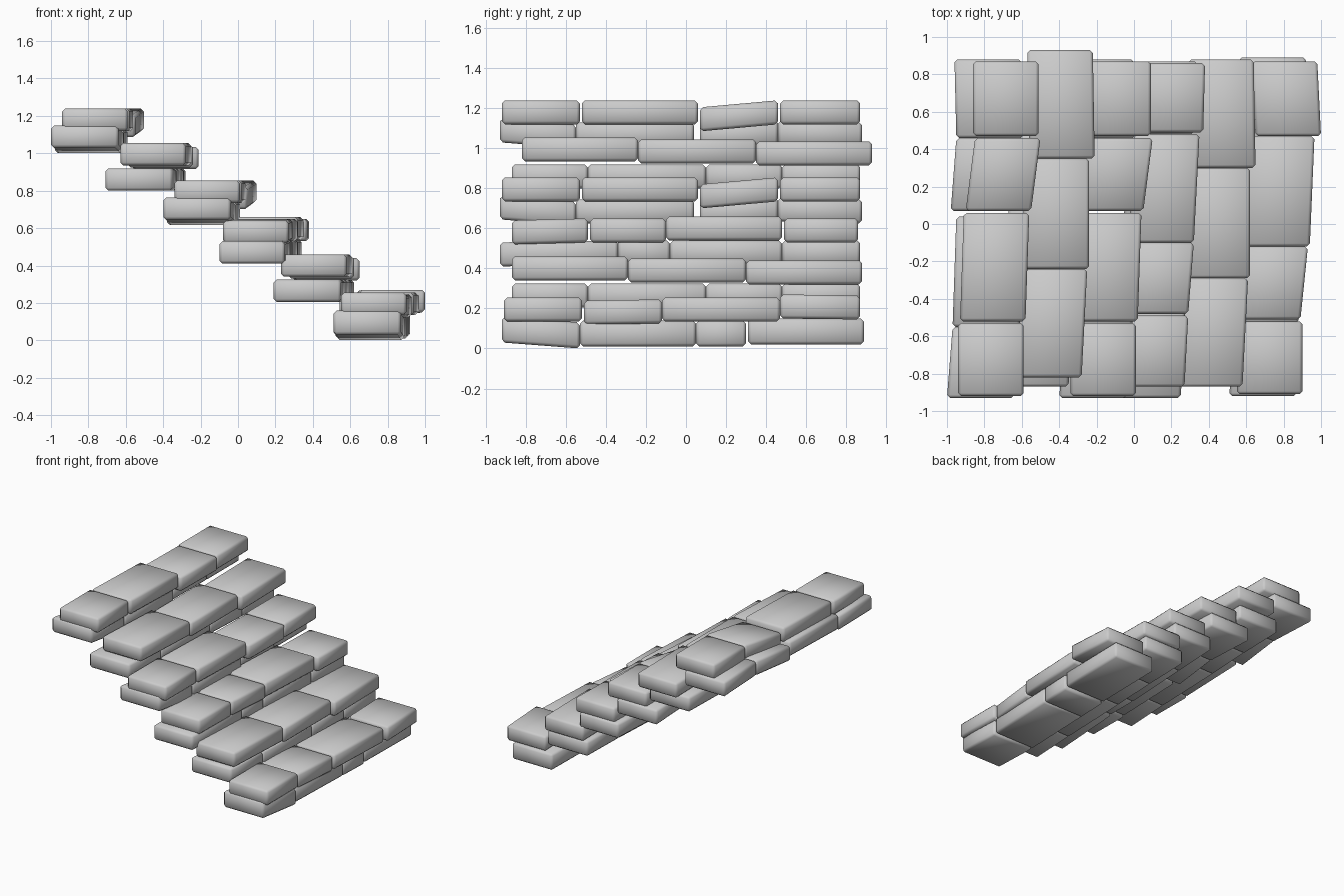
import bpy
import bmesh
from mathutils import Vector

if "Cube" in bpy.data.objects:
    bpy.data.objects.remove(bpy.data.objects["Cube"], do_unlink=True)

# Single stone colour
stone_grey = bpy.data.materials.new("stone grey")
stone_grey.use_nodes = True
colour = (0.6, 0.6, 0.6, 1)
stone_grey.diffuse_color = colour
stone_grey.node_tree.nodes["Principled BSDF"].inputs["Base Color"].default_value = colour


def make_stone(name, ends, right_edge, bottom, width, height):
    """Skewed, softly worn block lying along y; pairs are (front, back) values."""
    bm = bmesh.new()
    bmesh.ops.create_cube(bm, size=1)
    for v in bm.verts:
        back = int(v.co.y > 0)
        left_side = 0 if v.co.x > 0 else width
        lift = height if v.co.z > 0 else 0
        v.co = Vector((right_edge[back] - left_side, ends[back], bottom[back] + lift))
    bmesh.ops.bevel(bm, geom=bm.edges[:], offset=0.016, segments=1,
                    affect='EDGES', profile=0.5)
    for face in bm.faces:
        face.smooth = True
    mesh = bpy.data.meshes.new(name)
    bm.to_mesh(mesh)
    bm.free()
    mesh.materials.append(stone_grey)
    obj = bpy.data.objects.new(name, mesh)
    bpy.context.collection.objects.link(obj)
    return obj


def make_course(name, z, stones, shift=(0, 0, 0), width=0.35, height=0.12):
    """Row of stones: front y, back y, right edge at each end, optional tilt."""
    dx, dy, dz = shift
    for number, (y0, y1, x0, x1, *tilt) in enumerate(stones, start=1):
        t0, t1 = tilt or (0, 0)
        make_stone(f"{name}_stone_{number}", (y0 + dy, y1 + dy),
                   (x0 + dx, x1 + dx), (z + dz + t0, z + dz + t1), width, height)


# Courses whose pattern is laid more than once
tread_a = [(-.92, -.53, -.59, -.59), (-.52, .06, -.58, -.56),
           (.07, .46, -.55, -.50, -.035, 0), (.47, .87, -.51, -.51)]
tread_b = [(-.82, -.24, -.28, -.25, .01, .01), (-.24, .35, -.24, -.24),
           (.35, .93, -.21, -.22, -.01, -.01)]
riser_a = [(-.93, -.55, -.64, -.61, .02, -.01), (-.55, .04, -.61, -.59),
           (.07, .46, -.62, -.59, -.01, .01), (.46, .88, -.59, -.60, .01, 0)]
riser_b = [(-.87, -.49, -.35, -.33), (-.49, .10, -.33, -.31),
           (.10, .48, -.31, -.29), (.48, .87, -.29, -.28)]

# Top three steps
make_course("first_tread", 1.12, tread_a)
make_course("first_riser", 1.01, riser_a, width=.36)
make_course("second_tread", .925, tread_b)
make_course("second_riser", .80, riser_b, width=.36)
make_course("third_tread", 1.12, tread_a, shift=(.6, 0, -.385))
make_course("third_riser", 1.01, riser_a, shift=(.6, 0, -.385), width=.36)

# Fourth step
make_course("fourth_tread", .53, [
    (-.87, -.49, .27, .29, -.01, 0), (-.48, -.10, .29, .32),
    (-.10, .48, .32, .35, .01, .01), (.49, .86, .37, .38)])
make_course("fourth_riser", .42, [
    (-.93, -.34, .25, .28, -.01, 0), (-.34, -.08, .28, .29, .01, 0),
    (-.08, .48, .29, .32), (.48, .87, .32, .34)])

# Fifth step
make_course("fifth_tread", .925, tread_b, shift=(.86, -.05, -.595))
make_course("fifth_riser", .80, riser_b, shift=(.9, 0, -.595), width=.36)

# Bottom step
make_course("sixth_tread", .135, [
    (-.91, -.52, .90, .90), (-.51, -.12, .89, .93, -.015, -.01),
    (-.12, .47, .94, .965), (.47, .87, 1.0, .98, .015, .01)])
make_course("sixth_riser", .01, [
    (-.92, -.53, .87, .89, .02, -.01), (-.53, .05, .88, .90),
    (.05, .30, .90, .91), (.31, .89, .91, .92, .01, .01)], width=.36, height=.13)
